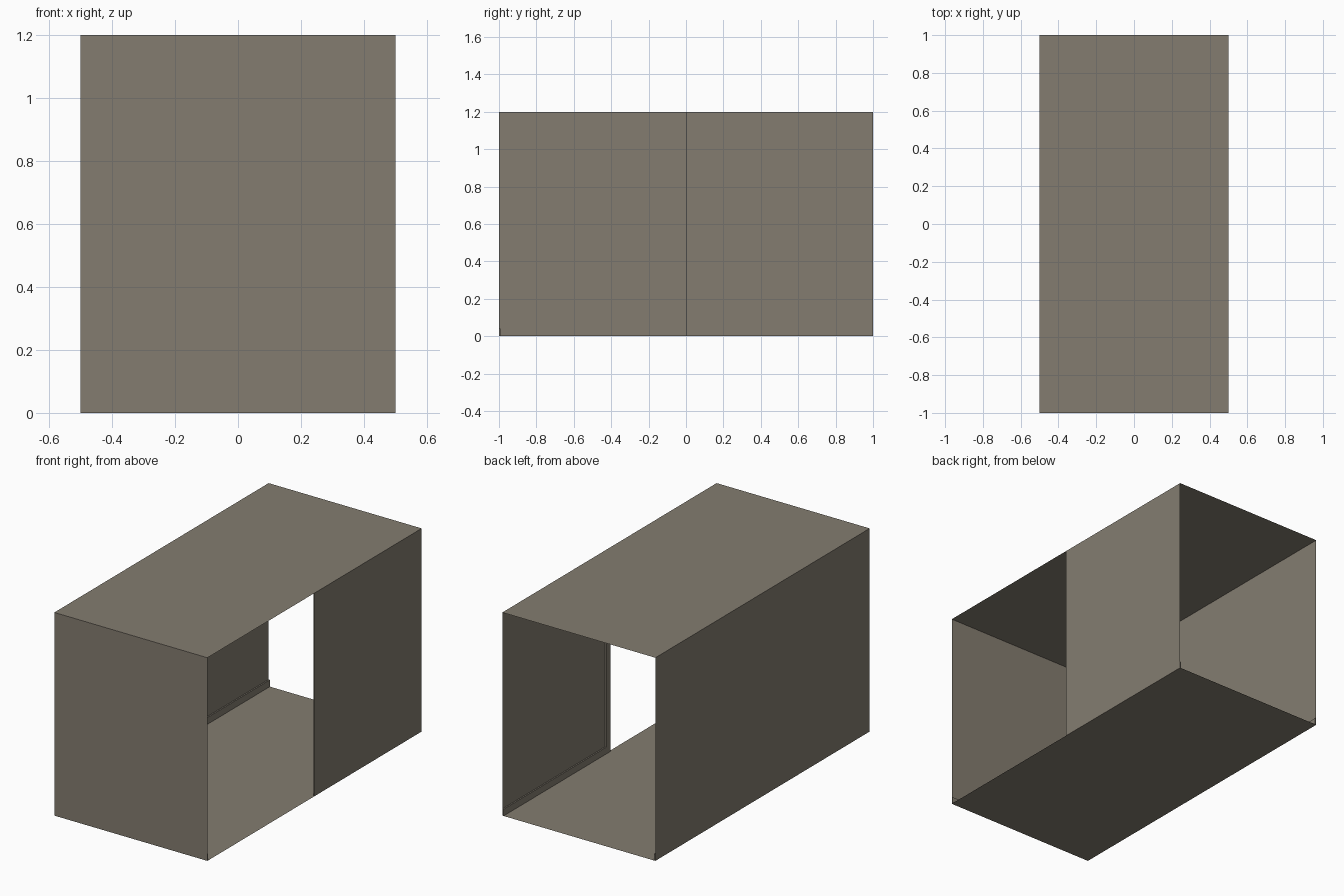
import bpy

if "Cube" in bpy.data.objects:
    bpy.data.objects.remove(bpy.data.objects["Cube"])

W, D, H = 0.5, 1.0, 1.2      # half width, half depth, height
T, S = 0.008, 0.04           # trim thickness and trim width

taupe = bpy.data.materials.new("warm_taupe")
taupe.diffuse_color = (0.23, 0.204, 0.163, 1)
taupe.use_nodes = True
taupe.node_tree.nodes["Principled BSDF"].inputs["Base Color"].default_value = taupe.diffuse_color


def make(name, verts, faces):
    mesh = bpy.data.meshes.new(name)
    mesh.from_pydata(verts, [], faces)
    mesh.materials.append(taupe)
    obj = bpy.data.objects.new(name, mesh)
    bpy.context.collection.objects.link(obj)
    return obj


def panel(name, *corners):
    return make(name, corners, [(0, 1, 2, 3)])


def box(name, lo, hi):
    verts = [(x, y, z) for x in (lo[0], hi[0]) for y in (lo[1], hi[1]) for z in (lo[2], hi[2])]
    faces = [(0, 1, 3, 2), (4, 6, 7, 5), (0, 4, 5, 1), (2, 3, 7, 6), (0, 2, 6, 4), (1, 5, 7, 3)]
    return make(name, verts, faces)


# Thin shell: open at the back and along the front half of the right side
panel("floor", (-W, -D, 0), (-W, D, 0), (W, D, 0), (W, -D, 0))
panel("ceiling", (-W, -D, H), (W, -D, H), (W, D, H), (-W, D, H))
panel("front_wall", (-W, -D, 0), (W, -D, 0), (W, -D, H), (-W, -D, H))
panel("left_wall", (-W, D, 0), (-W, -D, 0), (-W, -D, H), (-W, D, H))
panel("right_wall", (W, 0, 0), (W, D, 0), (W, D, H), (W, 0, H))

# Skirting along the foot of each wall, inside the room
box("left_skirting", (-W, -D, 0), (-W + T, D, S))
box("front_skirting", (-W + T, -D, 0), (W, -D + T, S))
box("right_skirting", (W - T, S, 0), (W, D, S))

# Upright trim where the right wall meets the opening
box("opening_trim", (W - T, 0, 0), (W, S, H))
